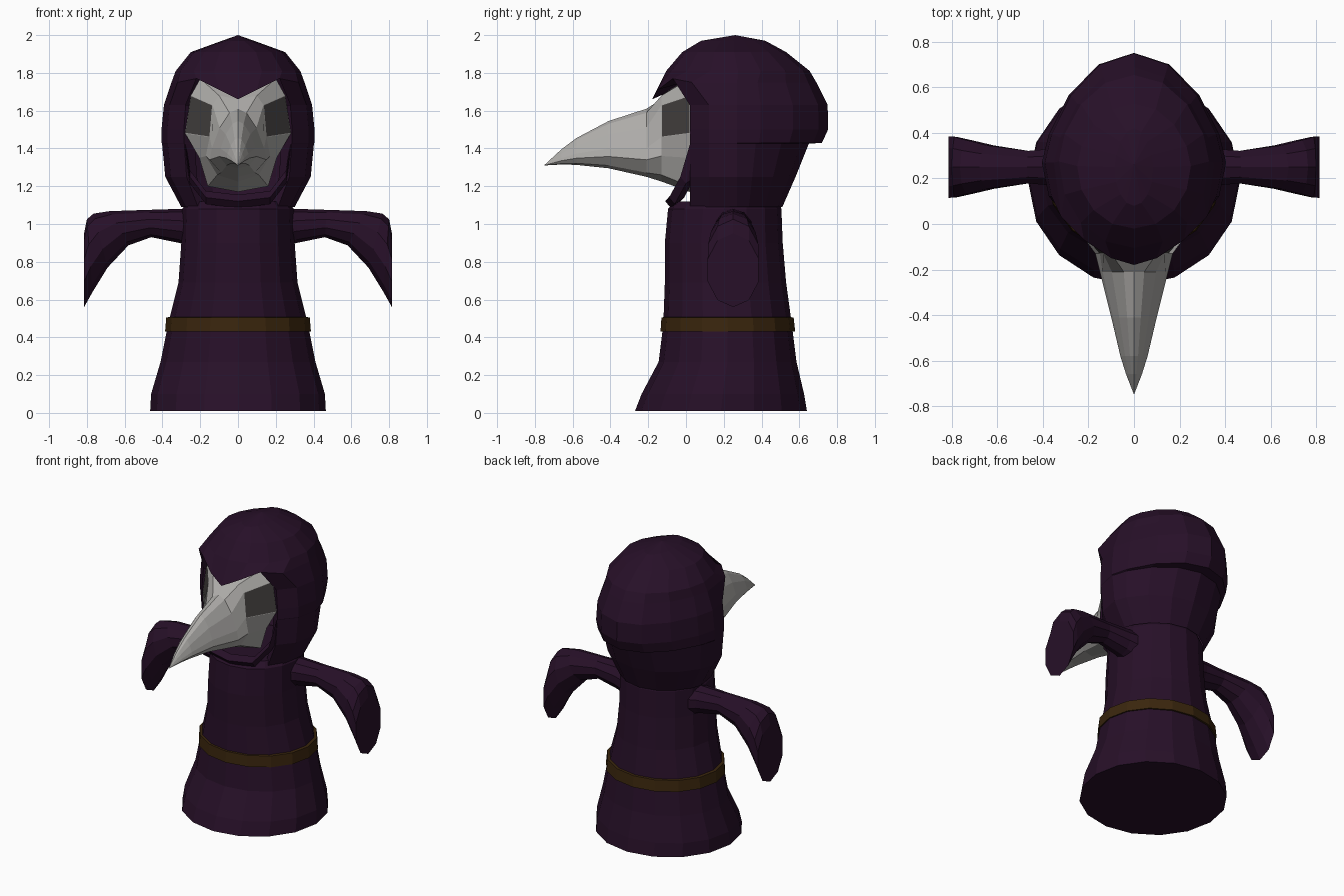
import bpy, bmesh, math

cube = bpy.data.objects.get("Cube")
if cube:
    bpy.data.objects.remove(cube, do_unlink=True)


def material(name, rgb):
    m = bpy.data.materials.new(name)
    m.use_nodes = True
    m.diffuse_color = (*rgb, 1)
    bsdf = m.node_tree.nodes["Principled BSDF"]
    bsdf.inputs["Base Color"].default_value = (*rgb, 1)
    bsdf.inputs["Roughness"].default_value = 0.9
    return m


PURPLE = material("dark purple cloth", (0.02, 0.005, 0.021))
BONE = material("pale grey mask", (0.42, 0.41, 0.395))
BROWN = material("brown leather", (0.042, 0.019, 0.004))
EYE = material("dark eye", (0.055, 0.05, 0.048))

COLS = 8  # columns in half a ring, front to back


def finish(bm, name, mats):
    bmesh.ops.remove_doubles(bm, verts=bm.verts, dist=0.0005)
    bmesh.ops.recalc_face_normals(bm, faces=bm.faces)
    mesh = bpy.data.meshes.new(name)
    bm.to_mesh(mesh)
    bm.free()
    for m in mats:
        mesh.materials.append(m)
    obj = bpy.data.objects.new(name, mesh)
    bpy.context.collection.objects.link(obj)
    return obj


def loft(rows, caps=(), loop=False):
    """Bridge rows of points; None leaves a gap. Returns bmesh and face grid."""
    bm = bmesh.new()
    grid = [[bm.verts.new(p) if p else None for p in row] for row in rows]
    faces = {}
    n = len(rows[0])
    for i in range(len(grid) - 1):
        for j in range(n if loop else n - 1):
            k = (j + 1) % n
            quad = [grid[i][j], grid[i][k], grid[i + 1][k], grid[i + 1][j]]
            if None not in quad:
                faces[i, j] = bm.faces.new(quad)
    for c in caps:
        bm.faces.new(grid[c])
    return bm, faces


def mirror_x(bm):
    dup = bmesh.ops.duplicate(bm, geom=bm.verts[:] + bm.edges[:] + bm.faces[:])
    for v in dup["geom"]:
        if isinstance(v, bmesh.types.BMVert):
            v.co.x *= -1


def half_ring(z, hw, yf, yb, mid=None, point=1.0):
    """Half an oval from front centre to back centre; point sharpens the back."""
    mid = (yf + yb) / 2 if mid is None else mid
    pts = []
    for k in range(COLS + 1):
        a = math.pi * k / COLS
        c = math.cos(a)
        y = mid - c * (mid - yf) if c > 0 else mid + abs(c) ** point * (yb - mid)
        pts.append((hw * math.sin(a), y, z))
    return pts


# Robe body
body_rows = [(0.01, .465, -.27, .64), (.1, .46, -.235, .625), (.27, .41, -.145, .585),
             (.47, .37, -.12, .56), (.69, .315, -.112, .53), (.9, .3, -.112, .512),
             (1.08, .295, -.095, .505), (1.12, .27, -.06, .49)]
bm, _ = loft([half_ring(*r) for r in body_rows], caps=(0, -1))
mirror_x(bm)
finish(bm, "robe_body", [PURPLE])

# Belt: a thin band closed onto the robe
belt = [(.43, .35, -.1, .54), (.43, .386, -.135, .578), (.505, .38, -.13, .57), (.51, .34, -.1, .53)]
bm, _ = loft([half_ring(*r) for r in belt])
mirror_x(bm)
finish(bm, "belt", [BROWN])

# Hood: crown, brow with a dipping peak, open face, fold at the back
crown = [(2.0, 0, .26, .26), (1.97, .085, .08, .42), (1.91, .25, -.02, .53), (1.81, .33, -.105, .655)]
lower = [(1.63, .392, .75), (1.5, .405, .752), (1.43, .405, .72),
         (1.425, .402, .65), (1.25, .385, .58), (1.09, .3, .51)]
rows = [half_ring(*r, point=1.2) for r in crown]
brow = half_ring(1.75, .352, -.13, .69, .27, 1.4)
brow[:3] = [(0, -.18, 1.66), (.1, -.15, 1.71), (.22, -.07, 1.77)]
brow[3] = (.32, .03, 1.75)
rows.append(brow)
for z, hw, yb in lower:
    ring = half_ring(z, hw, -.12, yb, .27, 1.4)
    ring[2] = (ring[2][0], .02, z)
    ring[0] = ring[1] = None
    rows.append(ring)
bm, _ = loft(rows)
mirror_x(bm)
finish(bm, "hood", [PURPLE])

# Underside of the brow, closing it back onto the mask
bm, _ = loft([brow[:4], [(0, .05, 1.76), (.1, .05, 1.77), (.22, .05, 1.77), (.3, .05, 1.74)]])
mirror_x(bm)
finish(bm, "brow_lining", [PURPLE])

# Inner hood lining around the face
edge = [r[2] for r in rows[5:]]
inner = [(x * .8, .06, z) for x, y, z in edge]
bm, _ = loft([edge, inner])
mirror_x(bm)
finish(bm, "hood_lining", [PURPLE])

# Rolled collar beneath the chin
half = [(.28, .05, 1.42), (.255, .0, 1.25), (.17, -.06, 1.14), (0, -.08, 1.12)]
path = half + [(-x, y, z) for x, y, z in half[-2::-1]]
bm, _ = loft([[(x, y - .03, z), (x, y, z + .035), (x, y + .05, z), (x, y, z - .035)]
              for x, y, z in path], caps=(0, -1), loop=True)
finish(bm, "hood_collar", [PURPLE])

# Beaked mask: face sections, then a tapering beak
face = [(.02, [(0, 1.78), (.2, 1.77), (.25, 1.68), (.28, 1.48), (.205, 1.35), (.16, 1.2), (0, 1.17)]),
        (-.13, [(0, 1.66), (.1, 1.68), (.135, 1.63), (.15, 1.46), (.17, 1.36), (.11, 1.26), (0, 1.225)])]
template = [(0, 1), (.3, .94), (.65, .72), (.92, .42), (1, .25), (.6, .06), (0, 0)]
beak = [(-.21, .15, 1.25, 1.61), (-.41, .1, 1.295, 1.545), (-.58, .06, 1.313, 1.455),
        (-.66, .035, 1.315, 1.395), (-.75, 0, 1.31, 1.312)]
rows = [[(x, y, z) for x, z in pts] for y, pts in face]
rows += [[(u * hw, y, zb + v * (zt - zb)) for u, v in template] for y, hw, zb, zt in beak]
bm, faces = loft(rows)
# Sunken eyes
socket = faces[0, 2]
bmesh.ops.inset_individual(bm, faces=[socket], thickness=.025, depth=0)
bmesh.ops.inset_individual(bm, faces=[socket], thickness=.004, depth=0)
socket.material_index = 1
mirror_x(bm)
finish(bm, "beaked_mask", [BONE, EYE])

# Drooping sleeves: top x, top z, bottom x, bottom z, half depth
stations = [(.22, 1.08, .22, .87, .11), (.31, 1.08, .31, .9, .09), (.47, 1.075, .46, .93, .075),
            (.68, 1.068, .58, .887, .1), (.765, 1.055, .69, .77, .125),
            (.8, 1.025, .77, .64, .14), (.815, .95, .815, .56, .142)]
SIDES = 10
for side, name in ((1, "left_sleeve"), (-1, "right_sleeve")):
    rings = []
    for tx, tz, bx, bz, depth in stations:
        ring = []
        for k in range(SIDES):
            a = 2 * math.pi * k / SIDES
            t = (1 - math.cos(a)) / 2
            ring.append((side * (tx + t * (bx - tx)), .25 + depth * math.sin(a), tz + t * (bz - tz)))
        rings.append(ring)
    bm, _ = loft(rings, caps=(0, -1), loop=True)
    finish(bm, name, [PURPLE])
